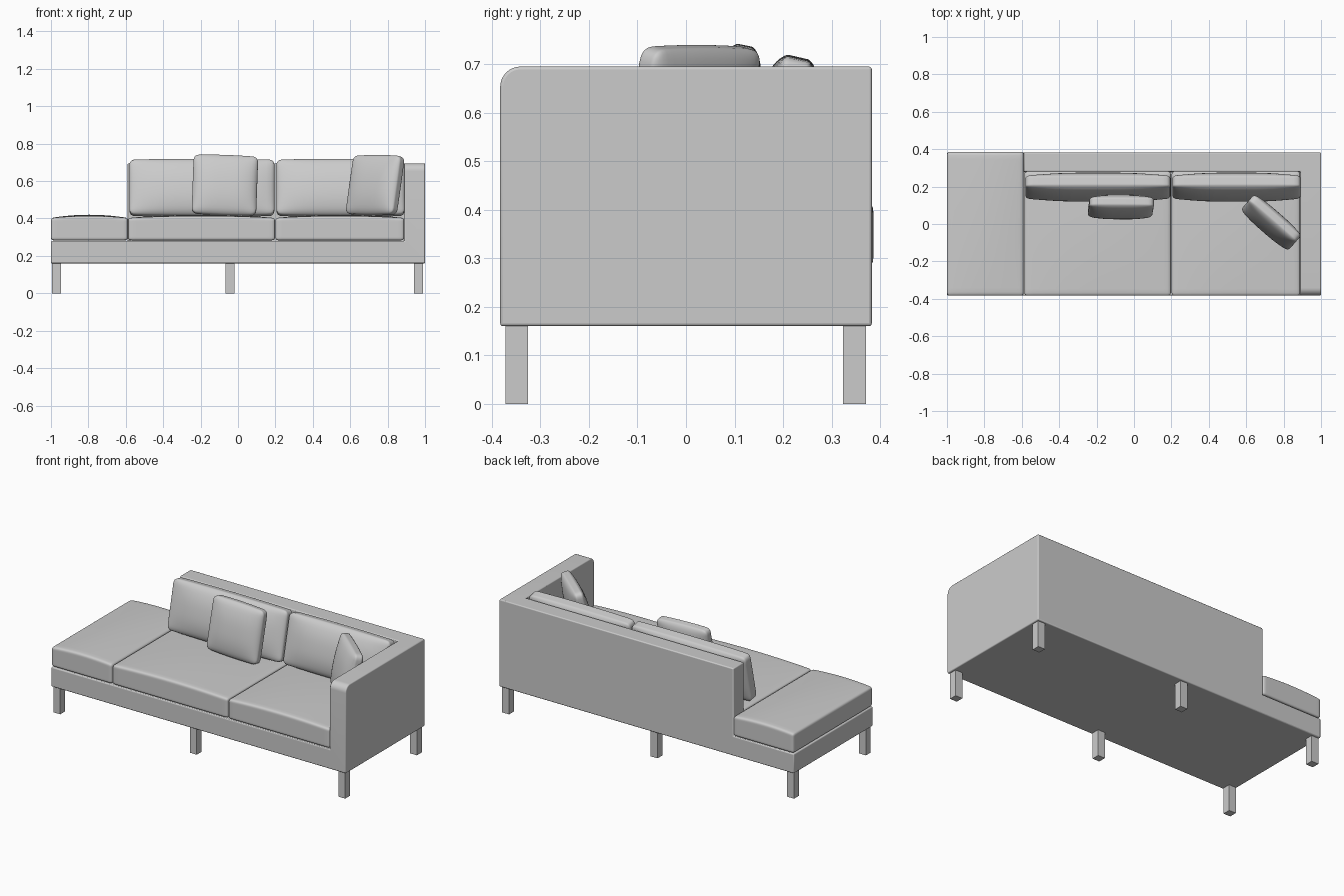
import bpy, bmesh
from math import sin, pi, radians
from mathutils import Vector, Matrix

if "Cube" in bpy.data.objects:
    bpy.data.objects.remove(bpy.data.objects["Cube"])


def add_object(name, bm):
    bmesh.ops.recalc_face_normals(bm, faces=bm.faces)
    mesh = bpy.data.meshes.new(name)
    bm.to_mesh(mesh)
    bm.free()
    ob = bpy.data.objects.new(name, mesh)
    bpy.context.collection.objects.link(ob)
    return ob


def soft_box(name, size, r, shape, matrix):
    """Rounded box with a dense grid; shape(u, v, point) puffs it up."""
    bm = bmesh.new()
    bmesh.ops.create_cube(bm, size=2)
    bmesh.ops.subdivide_edges(bm, edges=bm.edges, cuts=19, use_grid_fill=True)
    half = [s / 2 for s in size]
    for v in bm.verts:
        q = Vector([sin(c * pi / 2) * h for c, h in zip(v.co, half)])
        core = Vector([max(r - h, min(h - r, c)) for c, h in zip(q, half)])
        d = q - core
        if d.length > 1e-9:
            q = core + d.normalized() * r
        v.co = shape(q.x / half[0], q.y / half[1], q)
    bm.transform(matrix)
    ob = add_object(name, bm)
    for p in ob.data.polygons:
        p.use_smooth = True
    return ob


def seat(name, x0, x1, y0, y1):
    z0, z1 = 0.283, 0.403

    def crown(u, v, q):
        if q.z > 0:
            q.z += 0.017 * (1 - u * u) * (1 - 0.4 * v * v)
        return q
    center = Vector(((x0 + x1) / 2, (y0 + y1) / 2, (z0 + z1) / 2))
    soft_box(name, (x1 - x0, y1 - y0, z1 - z0), 0.014, crown,
             Matrix.Translation(center))


def pillow(name, size, center, lean, yaw=0, roll=0, edge=0.5):
    def puff(u, v, q):
        q.z *= edge + (1 - edge) * (1 - abs(u) ** 3.5) * (1 - abs(v) ** 2.5)
        q.y *= 1 + 0.03 * (1 - u * u)
        return q
    m = (Matrix.Translation(center) @ Matrix.Rotation(radians(yaw), 4, 'Z')
         @ Matrix.Rotation(radians(90 - lean), 4, 'X')
         @ Matrix.Rotation(radians(roll), 4, 'Z'))
    soft_box(name, size, 0.028, puff, m)


# Frame: base, back and arm as one shell made from the outer sides of solid cells
xs, ys, zs = (-1, -0.59, 0.89, 1), (-0.383, 0.28, 0.383), (0.16, 0.28, 0.695)
solid = {(i, j, 0) for i in range(3) for j in range(2)}
solid |= {(1, 1, 1), (2, 0, 1), (2, 1, 1)}
bm = bmesh.new()
for cell in solid:
    for axis in range(3):
        for side in (0, 1):
            near = list(cell)
            near[axis] += 2 * side - 1
            if tuple(near) in solid:
                continue
            a, b = (axis + 1) % 3, (axis + 2) % 3
            ring = []
            for s, t in ((0, 0), (1, 0), (1, 1), (0, 1)):
                k = list(cell)
                k[axis] += side
                k[a] += s
                k[b] += t
                ring.append(bm.verts.new((xs[k[0]], ys[k[1]], zs[k[2]])))
            bm.faces.new(ring)
bmesh.ops.remove_doubles(bm, verts=bm.verts, dist=1e-4)
bmesh.ops.recalc_face_normals(bm, faces=bm.faces)
bmesh.ops.dissolve_limit(bm, angle_limit=radians(1), verts=bm.verts, edges=bm.edges)
# Large rounding on the upper front corner of the arm
front = [e for e in bm.edges
         if all(v.co.y < -0.38 and v.co.z > 0.69 for v in e.verts)]
bmesh.ops.bevel(bm, geom=front, offset=0.042, segments=8, profile=0.5,
                affect='EDGES')
frame = add_object("sofa_frame", bm)
bev = frame.modifiers.new("soft_edges", 'BEVEL')
bev.width, bev.segments = 0.006, 3
bev.limit_method, bev.angle_limit = 'ANGLE', radians(40)
bpy.context.view_layer.objects.active = frame
frame.select_set(True)
bpy.ops.object.shade_smooth_by_angle(angle=radians(35))

# Legs: three pairs
for x, place in ((-0.97, "left"), (-0.043, "middle"), (0.965, "right")):
    for y, row in ((-0.349, "front"), (0.347, "back")):
        bm = bmesh.new()
        bmesh.ops.create_cube(bm, size=1)
        bm.transform(Matrix.Translation((x, y, 0.081))
                     @ Matrix.Diagonal((0.047, 0.047, 0.162, 1)))
        add_object(f"{row}_{place}_leg", bm)

# Seat cushions
seat("chaise_seat_cushion", -1.0, -0.59, -0.383, 0.386)
seat("middle_seat_cushion", -0.586, 0.197, -0.383, 0.281)
seat("right_seat_cushion", 0.201, 0.888, -0.383, 0.281)

# Back cushions leaning on the backrest
pillow("left_back_cushion", (0.775, 0.3, 0.135), (-0.193, 0.197, 0.564), 13)
pillow("right_back_cushion", (0.685, 0.3, 0.135), (0.548, 0.197, 0.564), 13)

# Throw pillows
pillow("center_throw_pillow", (0.345, 0.315, 0.11), (-0.07, 0.09, 0.578), 11, roll=-2)
pillow("corner_throw_pillow", (0.335, 0.315, 0.11), (0.733, 0.008, 0.578), 12, yaw=-41)
